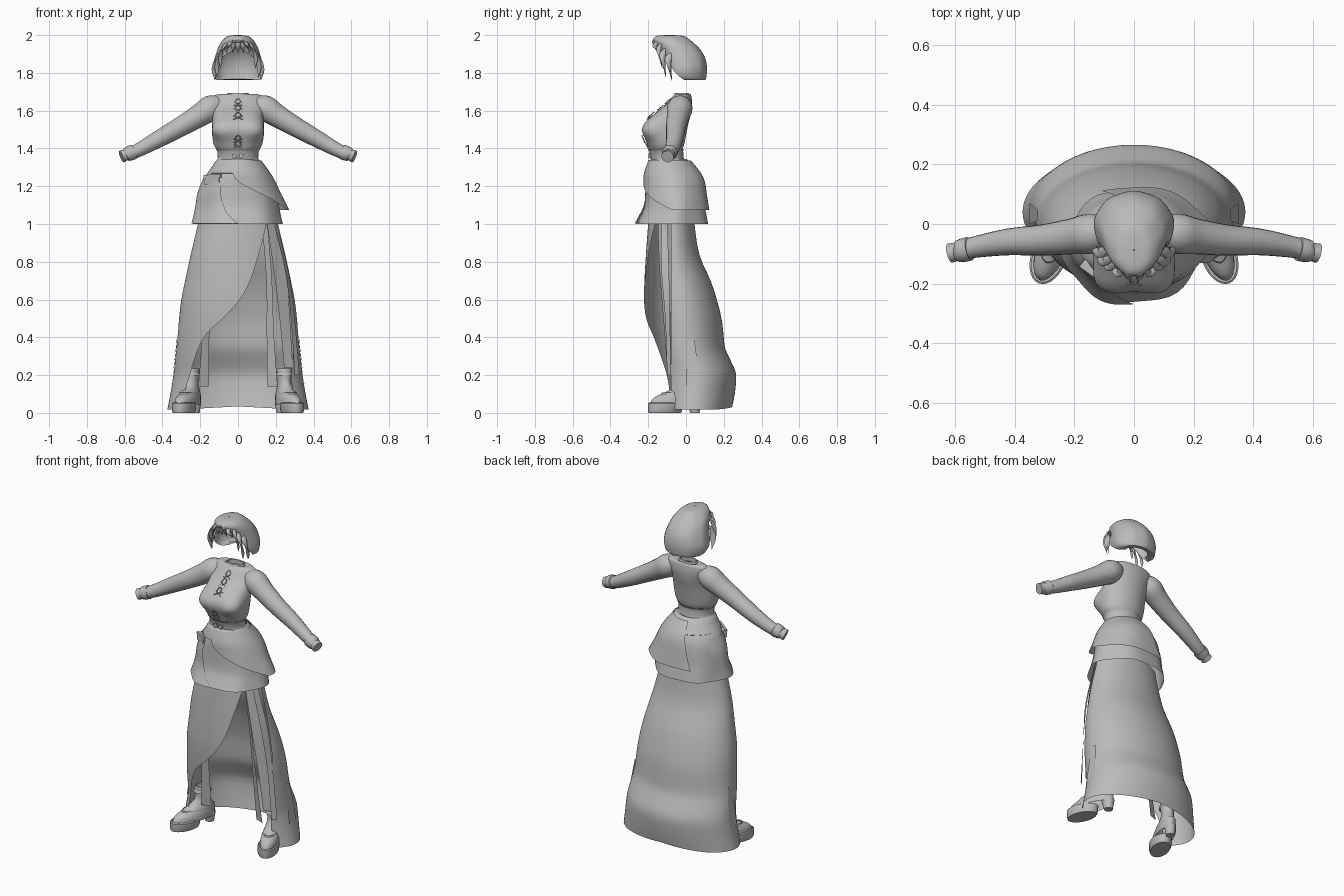
import bpy, bmesh, math
from mathutils import Vector, Matrix

grey = bpy.data.materials.new("cloth_grey")
grey.diffuse_color = (0.5, 0.5, 0.5, 1)


def finish(name, bm, matrix=None):
    bmesh.ops.remove_doubles(bm, verts=bm.verts, dist=0.0004)
    bmesh.ops.recalc_face_normals(bm, faces=bm.faces)
    if matrix:
        bm.transform(matrix)
    me = bpy.data.meshes.new(name)
    bm.to_mesh(me)
    bm.free()
    me.materials.append(grey)
    ob = bpy.data.objects.new(name, me)
    bpy.context.collection.objects.link(ob)
    return ob


def spline(keys, sub):
    """Catmull-Rom rows between key rows."""
    out = []
    for i in range(len(keys) - 1):
        a, b, c, d = (keys[max(0, min(len(keys) - 1, i + k))] for k in (-1, 0, 1, 2))
        for j in range(sub):
            t = j / sub
            out.append([0.5 * (2*q + (r-p)*t + (2*p-5*q+4*r-s)*t*t + (3*q-p-3*r+s)*t**3)
                        for p, q, r, s in zip(a, b, c, d)])
    return out + [list(keys[-1])]


def skin(bm, rows):
    vs = [[bm.verts.new(p) for p in r] for r in rows]
    for a, b in zip(vs, vs[1:]):
        for i in range(len(a) - 1):
            bm.faces.new((a[i], a[i+1], b[i+1], b[i]))


def loft(name, keys, seg=40, sub=3, matrix=None, wave=None):
    """Elliptic rings: z, half width, front y, back y, [start angle, end angle]."""
    keys = [tuple(k) if len(k) == 6 else tuple(k) + (-90, 270) for k in keys]
    rows = []
    for z, hx, f, b, t0, t1 in spline(keys, sub):
        row = []
        for i in range(seg + 1):
            t = math.radians(t0 + (t1 - t0) * i / seg)
            w = wave(t, z) if wave else 1
            row.append((hx * w * math.cos(t), (f+b)/2 + (b-f)/2 * w * math.sin(t), z))
        rows.append(row)
    bm = bmesh.new()
    skin(bm, rows)
    return finish(name, bm, matrix)


def tube(name, keys, seg=14, sub=4, flat=1.0):
    """Tapered tube along x, y, z, radius rows."""
    pts = spline(keys, sub)
    rows = []
    for i, p in enumerate(pts):
        d = Vector(pts[min(i+1, len(pts)-1)][:3]) - Vector(pts[max(i-1, 0)][:3])
        q = d.to_track_quat('Z', 'Y')
        r = max(p[3], 0.0002)
        rows.append([Vector(p[:3]) + q @ Vector((r*math.cos(a), flat*r*math.sin(a), 0))
                     for a in (2*math.pi*k/seg for k in range(seg+1))])
    bm = bmesh.new()
    skin(bm, rows)
    return finish(name, bm)


def ribbon(name, keys):
    """Flat cloth strip through pairs of edge points."""
    bm = bmesh.new()
    skin(bm, [(k[:3], k[3:]) for k in spline(keys, 4)])
    return finish(name, bm)


def box(name, c, s, ry=0, rz=0):
    bm = bmesh.new()
    bmesh.ops.create_cube(bm, size=1)
    rot = Matrix.Rotation(rz, 4, 'Z') @ Matrix.Rotation(ry, 4, 'Y')
    return finish(name, bm, Matrix.Translation(c) @ rot @ Matrix.Diagonal((*s, 1)))


# Hair shell, open at the face
loft("hair", [(2.0, .002, -.09, -.086), (1.996, .05, -.155, -.015), (1.975, .08, -.175, .02),
              (1.945, .1, -.16, .055), (1.92, .11, -.145, .077, -76, 256),
              (1.88, .122, -.135, .1, -47, 227), (1.83, .134, -.125, .11, -36, 216),
              (1.79, .131, -.115, .108, -22, 202), (1.762, .112, -.08, .1, -12, 192),
              (1.768, .07, -.03, .07, -10, 190)], wave=lambda t, z: 1 + .01*math.sin(9*t))
# Front locks and fringe
for s in (1, -1):
    for i, (x, y, z, drop, r) in enumerate([(.08, -.135, 1.95, .13, .013), (.098, -.115, 1.92, .15, .016),
                                           (.112, -.085, 1.9, .14, .018), (.05, -.155, 1.965, .06, .014)]):
        tube("hair_lock", [(s*x*.7, y+.01, z+.015, .006), (s*x, y-.01, z-.02, r),
                           (s*(x+.014), y, z-drop*.6, r*.8), (s*(x+.01), y+.01, z-drop, 0)], 8, 4, .4)
for x in (-.02, 0, .02):
    tube("fringe_lock", [(x*.7, -.12, 1.99, .008), (x, -.165, 1.98, .014), (x*1.2, -.165, 1.94, .011),
                         (x*1.5, -.145, 1.905, 0)], 8, 4, .5)


# Bodice, with the bust swelling out of the front
def bust(t, z):
    h = math.exp(-.5*((z-1.495)/(.055 if z > 1.495 else .038))**2)
    d = math.degrees(t)
    d = d - 360 if d > 180 else d
    return 1 + .4*h*sum(math.exp(-.5*((d-c)/20)**2) for c in (-58, -122))


loft("bodice", [(1.395, .113, -.195, -.02), (1.42, .128, -.202, -.01), (1.47, .136, -.205, 0),
                (1.53, .137, -.2, .012), (1.58, .133, -.165, .025), (1.63, .137, -.108, .032),
                (1.667, .136, -.078, .03), (1.683, .118, -.062, .026), (1.688, .085, -.055, .02),
                (1.68, .056, -.058, .012)], 64, 4, wave=bust)
loft("waist_band", [(1.34, .112, -.185, -.01), (1.35, .107, -.187, -.012), (1.385, .11, -.195, -.015),
                    (1.397, .118, -.203, -.012)], sub=2)
loft("collar", [(1.665, .06, -.068, .018), (1.69, .057, -.062, .016), (1.692, .05, -.055, .008),
                (1.665, .05, -.055, .008)], 28, 2)

# Front lacing lying on the slope of the chest, and waist buckle
for z, y, m in ((1.65, -.096, 1.1), (1.615, -.136, 1.2), (1.578, -.186, 1.2), (1.455, -.228, -.4), (1.425, -.212, -.5)):
    tube("lace_ring", [(.013*math.cos(a), y + m*.013*math.sin(a), z+.013*math.sin(a), .0028)
                       for a in (k*math.pi/4 for k in range(9))], 6, 2)
    for s in (1, -1):
        tube("lace_cord", [(-.024*s, y+.004, z-.006, .003), (.024*s, y - m*.018+.002, z-.024, .003)], 6, 2)
for s in (1, -1):
    box("waist_buckle", (s*.017, -.194, 1.36), (.022, .01, .022), s*.3)

# Sleeves and cuffs
for s in (1, -1):
    tube("sleeve", [(s*.085, -.028, 1.64, .04), (s*.14, -.032, 1.616, .067), (s*.21, -.042, 1.571, .06),
                    (s*.31, -.054, 1.512, .052), (s*.42, -.06, 1.45, .045), (s*.52, -.075, 1.395, .037),
                    (s*.565, -.085, 1.376, .034)], 20)
    tube("cuff", [(s*.55, -.083, 1.383, .02), (s*.552, -.083, 1.382, .04), (s*.59, -.092, 1.368, .037),
                  (s*.592, -.092, 1.367, .03), (s*.617, -.098, 1.357, .033), (s*.612, -.097, 1.359, .024)], 18, 2)

# Hip skirt: waist belt, full under layer and wrapped upper layers
loft("belt", [(1.345, .105, -.183, 0), (1.33, .122, -.2, .02), (1.3, .14, -.21, .045), (1.27, .162, -.217, .07),
              (1.268, .15, -.2, .06)], sub=2)
fold = lambda t, z: 1 + .09*(1.33-z)*math.sin(6*t+1)
loft("peplum_under", [(1.32, .123, -.195, .025), (1.26, .167, -.212, .068), (1.2, .195, -.216, .09),
                      (1.1, .213, -.222, .1), (1.05, .221, -.241, .11), (1.0, .232, -.266, .12)], 48, wave=fold)
loft("peplum_wrap", [(1.335, .124, -.2, .027, -105, 105), (1.27, .171, -.223, .08, -100, 106),
                     (1.22, .199, -.227, .102, -88, 108), (1.16, .225, -.23, .112, -58, 110),
                     (1.115, .247, -.23, .119, -33, 112), (1.075, .266, -.23, .126, -8, 114)], 40, wave=fold)
loft("peplum_left", [(1.25, .179, -.219, .078, 150, 240), (1.17, .21, -.227, .1, 150, 244),
                     (1.1, .221, -.23, .106, 150, 250), (1.05, .229, -.249, .115, 150, 257),
                     (1.003, .24, -.274, .126, 150, 270)], 30, wave=fold)
box("belt_pouch", (-.132, -.16, 1.235), (.1, .03, .045), -.06, -.62)
box("pouch_flap", (-.135, -.171, 1.252), (.11, .012, .02), -.06, -.62)

# Long wrap skirt: back panel round to a diagonal front edge
keys = []
for z, hx, f, b, edge in [(1.06, .2, -.19, .04, .17), (1.0, .212, -.2, .045, .15), (.84, .25, -.212, .07, .11),
                          (.7, .28, -.22, .13, .065), (.6, .3, -.222, .163, .01), (.5, .312, -.217, .188, -.08),
                          (.42, .318, -.208, .198, -.165), (.34, .326, -.195, .208, -.21), (.27, .334, -.185, .24, -.235),
                          (.2, .342, -.175, .266, -.255), (.1, .358, -.17, .258, -.285), (.018, .374, -.165, .245, -.305)]:
    t0 = math.degrees(math.asin((-.08 - (f+b)/2) / ((b-f)/2)))
    keys.append((z, hx, f, b, t0, 360 - math.degrees(math.acos(edge/hx))))
skirt = loft("long_skirt", keys, 56, 3)
for v in skirt.data.vertices:      # hem lifts slightly at the back
    if v.co.z < .1 and v.co.y > 0:
        v.co.z += .02 * (1 - v.co.z/.1) * max(0, 1 - abs(v.co.x)/.3)

# Hanging cloth strips inside the opening and at the sides
for s in (1, -1):
    ribbon("inner_strip", [(s*.125, -.12, 1.02, s*.155, -.14, 1.02), (s*.15, -.1, .7, s*.18, -.12, .7),
                           (s*.152, -.07, .42, s*.19, -.09, .42), (s*.155, -.04, .14, s*.21, -.06, .14)])
    ribbon("side_strip", [(s*.324, .012, .39, s*.322, .045, .385), (s*.337, .006, .27, s*.336, .06, .27),
                          (s*.352, 0, .145, s*.351, .07, .155)])
ribbon("front_strip", [(.15, -.15, 1.02, .2, -.11, 1.02), (.19, -.14, .75, .255, -.1, .75),
                       (.22, -.12, .5, .275, -.09, .5), (.245, -.1, .24, .29, -.08, .24)])
ribbon("edge_strip", [(.185, -.13, 1.02, .2, -.1, 1.02), (.25, -.13, .75, .268, -.09, .75),
                      (.28, -.11, .5, .3, -.085, .5), (.3, -.1, .2, .325, -.08, .2)])

# Boots: platform sole, heel, upper, shaft and straps
for s in (1, -1):
    m = Matrix.Translation((s*.245, 0, 0)) @ Matrix.Rotation(s*.36, 4, 'Z')
    loft("boot_sole", [(0, .001, -.12, -.118), (0, .052, -.21, -.03), (.012, .058, -.213, -.025),
                       (.05, .059, -.213, -.02), (.055, .052, -.206, -.03)], 28, 1, m)
    loft("boot_heel", [(0, .001, .055, .057), (0, .025, .025, .075), (.06, .033, .01, .085)], 18, 1, m)
    loft("boot_upper", [(.045, .054, -.202, .08), (.07, .053, -.192, .08), (.09, .049, -.162, .08),
                        (.115, .042, -.105, .07), (.15, .035, -.05, .05), (.2, .037, -.045, .045),
                        (.23, .04, -.047, .047), (.232, .033, -.04, .04), (.2, .031, -.038, .038)], 28, 2, m)
    for z, f, b in ((.1, -.142, .08), (.205, -.052, .052)):
        loft("boot_strap", [(z-.008, .047, f, b), (z+.008, .045, f+.006, b)], 28, 1, m)

# Smooth shading with crisp edges
bpy.ops.object.select_all(action='SELECT')
bpy.context.view_layer.objects.active = bpy.context.selected_objects[0]
bpy.ops.object.shade_smooth_by_angle(angle=math.radians(45))
